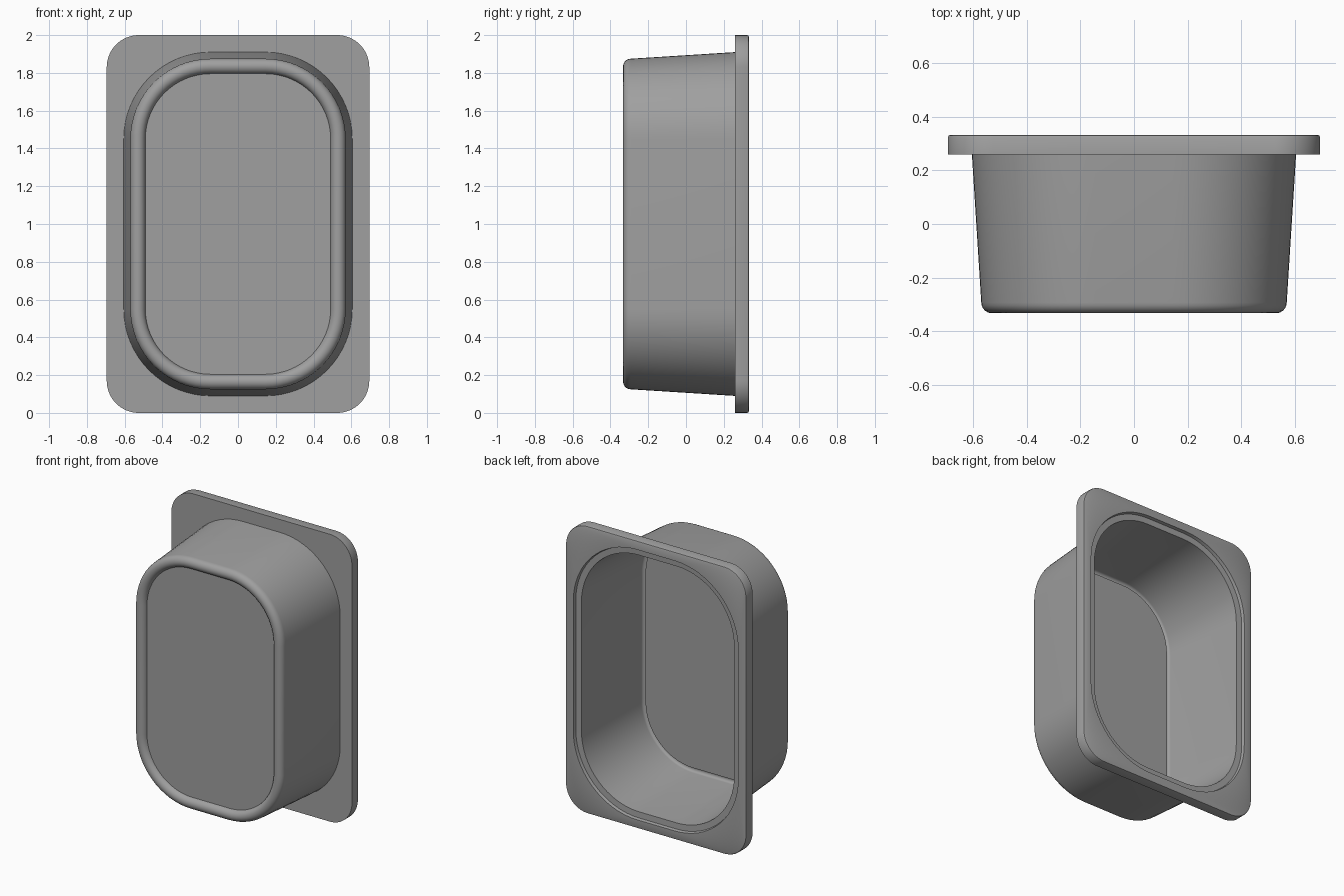
import bpy, bmesh, math

if "Cube" in bpy.data.objects:
    bpy.data.objects.remove(bpy.data.objects["Cube"])

CORNER_STEPS = 16
ARC_STEPS = 10
MID_Z = 1.0

grey = bpy.data.materials.new("grey metal")
grey.diffuse_color = (0.35, 0.35, 0.35, 1)
grey.use_nodes = True
grey.node_tree.nodes["Principled BSDF"].inputs["Base Color"].default_value = grey.diffuse_color


def rounded_loop(bm, core_x, core_z, r, y):
    """Rounded rectangle: a core rectangle grown outward by r."""
    verts = []
    for i, (sx, sz) in enumerate([(1, 1), (-1, 1), (-1, -1), (1, -1)]):
        for k in range(CORNER_STEPS + 1):
            a = math.pi / 2 * (i + k / CORNER_STEPS)
            verts.append(bm.verts.new((sx * core_x + r * math.cos(a), y,
                                       MID_Z + sz * core_z + r * math.sin(a))))
    return verts


def bead(r_mid, y_mid, radius, y_end):
    """Half-round bead profile, from the wall side to the floor side."""
    end = math.pi + math.asin((y_mid - y_end) / radius)
    end = 2 * math.pi - end if end > math.pi else end
    return [(r_mid + radius * math.cos(a), y_mid - radius * math.sin(a))
            for a in (end * k / ARC_STEPS for k in range(ARC_STEPS + 1))]


BASIN = (0.145, 0.45)
FLANGE = (0.525, 0.83)

# Outside: recessed floor, rolled bead, tapered wall
outside = [(*BASIN, r, y) for r, y in reversed(bead(0.385, -0.293, 0.04, -0.30))]
outside.append((*BASIN, 0.46, 0.26))
# Flange plate with softened back edge
flange = [(*FLANGE, r, y) for r, y in
          [(0.17, 0.26), (0.17, 0.323), (0.167, 0.33), (0.16, 0.333)]]
# Inside: stepped ledge, tapered wall, groove around the floor
inside = [(*BASIN, r, y) for r, y in [(0.49, 0.333), (0.485, 0.312), (0.443, 0.31)]]
inside += [(*BASIN, r, y) for r, y in bead(0.385, -0.293, 0.02, -0.293)]
inside.append((*BASIN, 0.363, -0.281))

bm = bmesh.new()
loops = [rounded_loop(bm, *section) for section in outside + flange + inside]
for a, b in zip(loops, loops[1:]):
    n = len(a)
    for i in range(n):
        j = (i + 1) % n
        bm.faces.new((a[i], a[j], b[j], b[i]))
bm.faces.new(loops[0])     # outer floor
bm.faces.new(loops[-1])    # inner floor
bmesh.ops.recalc_face_normals(bm, faces=bm.faces)

mesh = bpy.data.meshes.new("basin")
bm.to_mesh(mesh)
bm.free()
mesh.materials.append(grey)
basin = bpy.data.objects.new("basin", mesh)
bpy.context.collection.objects.link(basin)
bpy.context.view_layer.objects.active = basin
basin.select_set(True)
bpy.ops.object.shade_smooth_by_angle(angle=math.radians(30))
